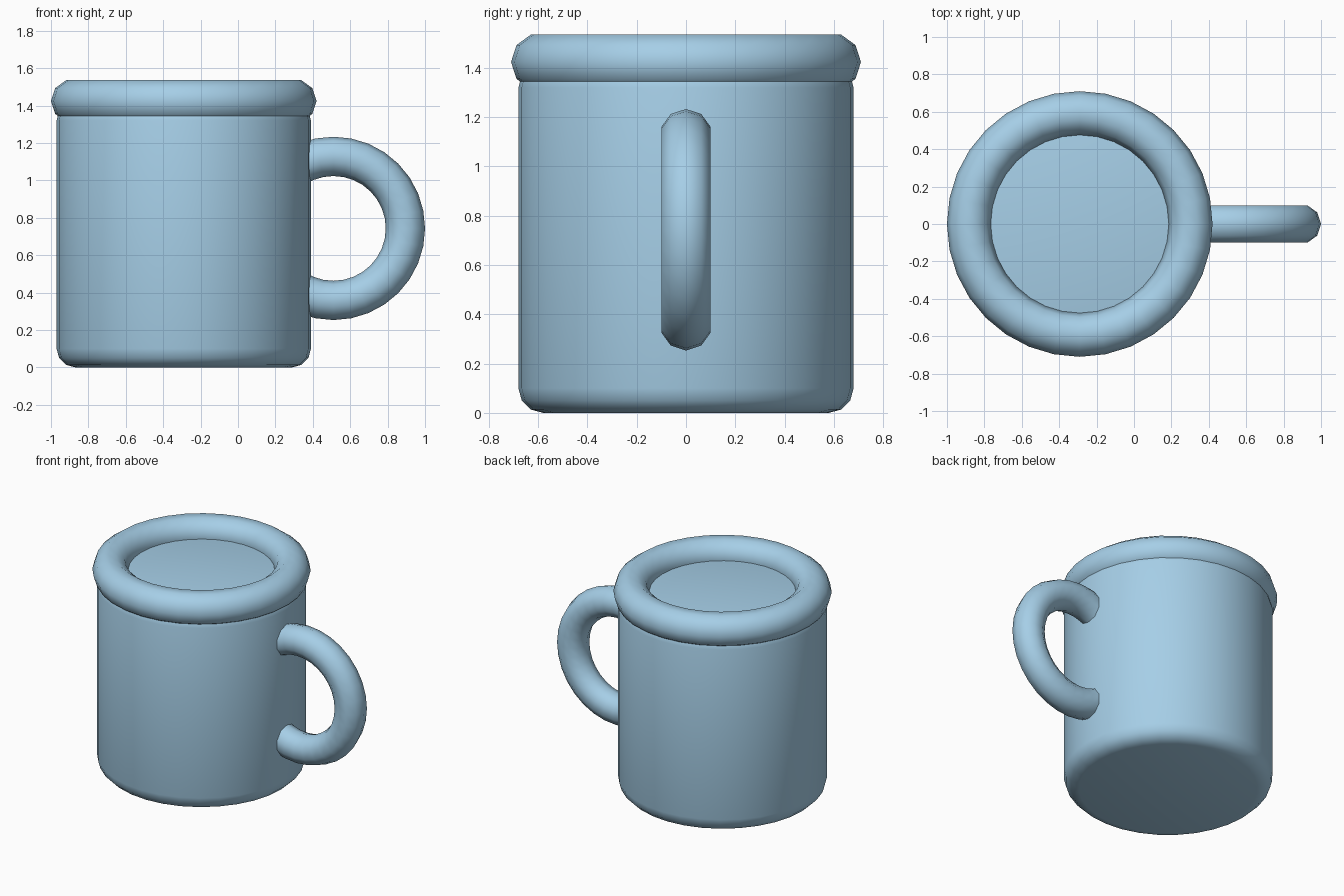
import bpy
from math import pi, radians

if "Cube" in bpy.data.objects:
    bpy.data.objects.remove(bpy.data.objects["Cube"])

AXIS_X = -0.29   # mug's vertical axis

blue = bpy.data.materials.new("light_blue")
blue.diffuse_color = (0.38, 0.62, 0.80, 1)
blue.use_nodes = True
blue.node_tree.nodes["Principled BSDF"].inputs["Base Color"].default_value = blue.diffuse_color


def finish(name):
    ob = bpy.context.object
    ob.name = name
    ob.data.materials.append(blue)
    bpy.ops.object.shade_smooth_by_angle(angle=radians(40))
    return ob


def ring(name, loc, rot, major, minor):
    bpy.ops.mesh.primitive_torus_add(
        location=loc, rotation=rot, major_radius=major, minor_radius=minor,
        major_segments=32, minor_segments=10)
    return finish(name)


# Body: solid cylinder with rounded ends; its flat top fills the rim opening
HEIGHT = 1.42
bpy.ops.mesh.primitive_cylinder_add(
    vertices=32, radius=0.68, depth=HEIGHT, location=(AXIS_X, 0, HEIGHT / 2))
bevel = bpy.context.object.modifiers.new("rounded_ends", 'BEVEL')
bevel.width = 0.1
bevel.segments = 3
bevel.limit_method = 'ANGLE'
bevel.angle_limit = radians(45)
bpy.ops.object.modifier_apply(modifier=bevel.name)
finish("mug_body")

# Rolled rim
ring("rim", (AXIS_X, 0, 1.424), (0, 0, 0), 0.593, 0.117)

# Handle: upright ring half sunk into the body
ring("handle", (0.51, 0, 0.743), (pi / 2, 0, 0), 0.385, 0.105)
